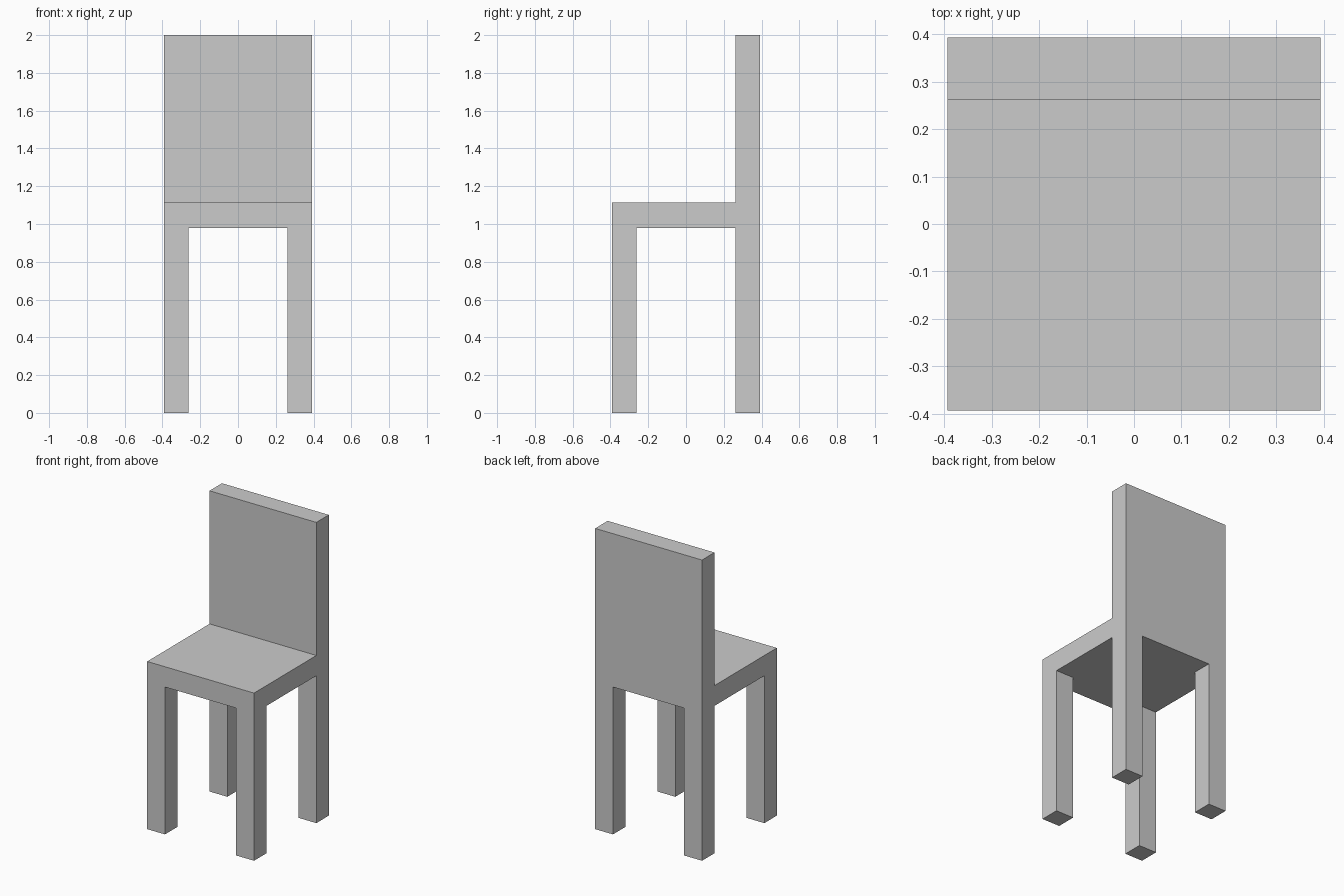
import bpy
import bmesh
from mathutils import Matrix, Vector

if "Cube" in bpy.data.objects:
    bpy.data.objects.remove(bpy.data.objects["Cube"])

HALF = 0.393        # half width and depth
INNER = 0.262       # inner face of legs and backrest
SEAT_LOW, SEAT_TOP, TOP = 0.98, 1.115, 2.0


def pull(bm, faces, z):
    """Extrude the given separate faces vertically to height z."""
    new = bmesh.ops.extrude_discrete_faces(bm, faces=faces)["faces"]
    for v in {v for f in new for v in f.verts}:
        v.co.z = z


bm = bmesh.new()

# Seat slab, cut along the inner lines of the legs and backrest
bmesh.ops.create_cube(
    bm, size=1,
    matrix=Matrix.Translation((0, 0, (SEAT_LOW + SEAT_TOP) / 2))
    @ Matrix.Diagonal((2 * HALF, 2 * HALF, SEAT_TOP - SEAT_LOW, 1)))
for axis in (Vector((1, 0, 0)), Vector((0, 1, 0))):
    for side in (-1, 1):
        bmesh.ops.bisect_plane(bm, geom=bm.verts[:] + bm.edges[:] + bm.faces[:],
                               plane_co=axis * side * INNER, plane_no=axis)
bm.normal_update()

# Four legs pulled down from the corner cells
pull(bm, [f for f in bm.faces if f.normal.z < -0.9
          and min(abs(c) for c in f.calc_center_median()[:2]) > INNER], 0)

# Backrest pulled up from the rear strip
bm.normal_update()
strip = [f for f in bm.faces if f.normal.z > 0.9
         and f.calc_center_median().y > INNER]
pull(bm, bmesh.ops.dissolve_faces(bm, faces=strip)["region"], TOP)

bmesh.ops.recalc_face_normals(bm, faces=bm.faces[:])
mesh = bpy.data.meshes.new("chair")
bm.to_mesh(mesh)
bm.free()
bpy.context.collection.objects.link(bpy.data.objects.new("chair", mesh))
